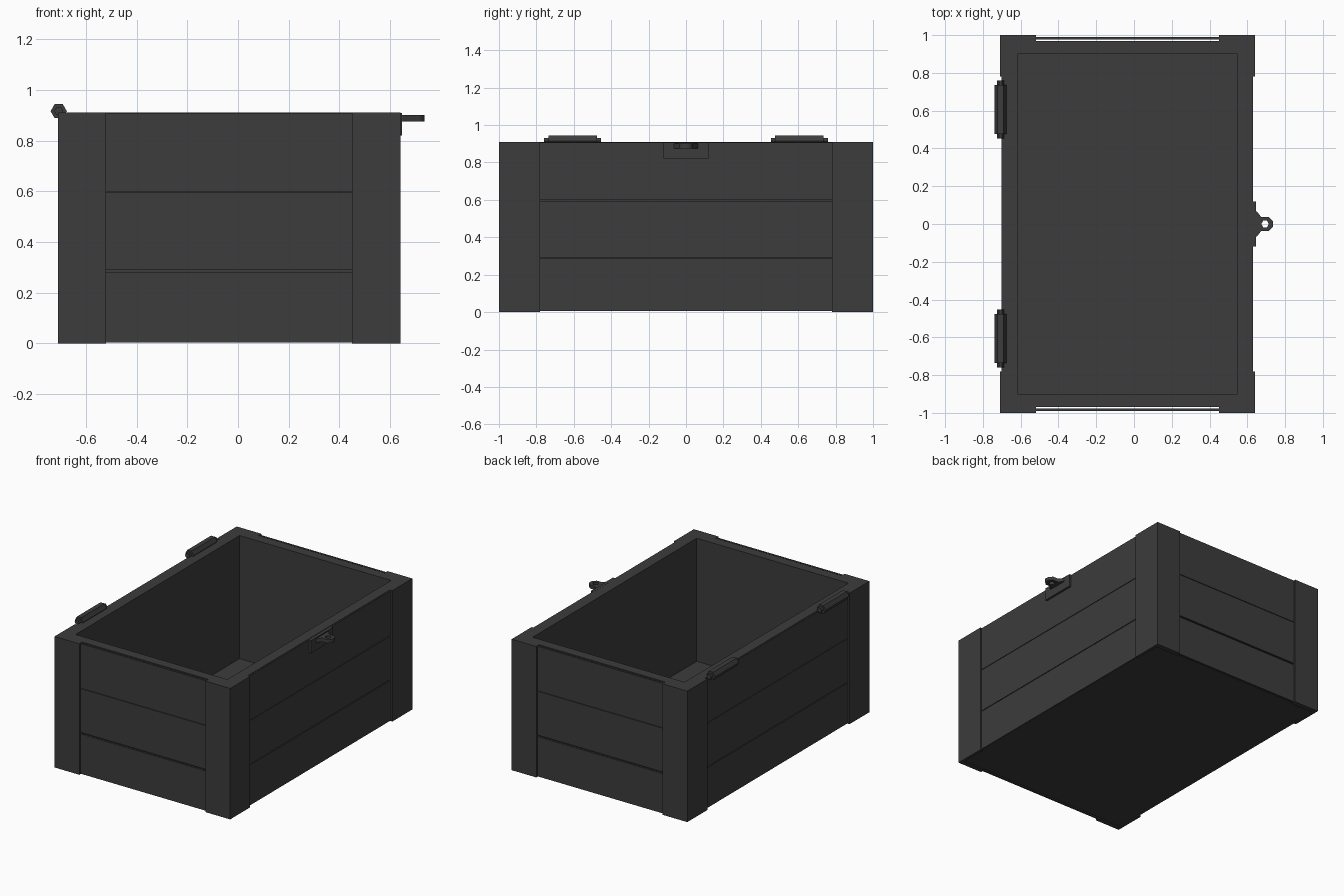
import bpy, bmesh, math
from mathutils import Matrix, Vector

if "Cube" in bpy.data.objects:
    bpy.data.objects.remove(bpy.data.objects["Cube"])

CX, HX, H = -0.035, 0.675, 0.91   # box centre x, half width, height

mat = bpy.data.materials.new("dark_grey")
mat.diffuse_color = (0.045, 0.045, 0.045, 1)
mat.use_nodes = True
mat.node_tree.nodes["Principled BSDF"].inputs["Base Color"].default_value = mat.diffuse_color


def finish(name, bm):
    bmesh.ops.recalc_face_normals(bm, faces=bm.faces)
    me = bpy.data.meshes.new(name)
    bm.to_mesh(me)
    bm.free()
    me.materials.append(mat)
    ob = bpy.data.objects.new(name, me)
    bpy.context.collection.objects.link(ob)
    return ob


def add_box(bm, lo, hi):
    lo, hi = Vector(lo), Vector(hi)
    m = Matrix.Translation((lo + hi) / 2) @ Matrix.Diagonal((*(hi - lo), 1))
    return bmesh.ops.create_cube(bm, size=1, matrix=m)


def box(name, lo, hi):
    bm = bmesh.new()
    add_box(bm, lo, hi)
    return finish(name, bm)


def prism(name, pts, z0, z1):
    bm = bmesh.new()
    f = bm.faces.new([bm.verts.new((x, y, z0)) for x, y in pts])
    r = bmesh.ops.extrude_face_region(bm, geom=[f])
    for v in r["geom"]:
        if isinstance(v, bmesh.types.BMVert):
            v.co.z = z1
    return finish(name, bm)


# Open inner tub: solid walls around a deep cavity
bm = bmesh.new()
add_box(bm, (CX - 0.657, -0.968, 0.006), (CX + 0.657, 0.968, H))
bm.faces.ensure_lookup_table()
top = max(bm.faces, key=lambda f: f.calc_center_median().z)
rim = list(top.verts)
bmesh.ops.inset_region(bm, faces=[top], thickness=0.05)
for v in top.verts:
    v.co.x = CX + math.copysign(0.583, v.co.x - CX)
    v.co.y = math.copysign(0.90, v.co.y)
r = bmesh.ops.extrude_discrete_faces(bm, faces=[top])
for v in r["faces"][0].verts:
    v.co.z = 0.055
finish("tub", bm)

# L-shaped corner posts
for sx in (-1, 1):
    for sy in (-1, 1):
        pts = [(HX, 1), (0.485, 1), (0.485, 0.965), (0.654, 0.965), (0.654, 0.78), (HX, 0.78)]
        prism("corner_post", [(CX + sx * x, sy * y) for x, y in pts], 0, H)

# Three planks on every side, set back from the posts
for s in (-1, 1):
    for z0, z1 in ((0.004, 0.28), (0.291, 0.595), (0.599, 0.907)):
        y = sorted((s * 0.976, s * 0.989))
        box("end_plank", (CX - 0.49, y[0], z0), (CX + 0.49, y[1], z1))
    for z0, z1 in ((0.007, 0.287), (0.292, 0.595), (0.599, 0.907)):
        x = sorted((CX + s * 0.655, CX + s * 0.666))
        box("side_plank", (x[0], -0.79, z0), (x[1], 0.79, z1))

# Hexagonal hinge barrels with thinner pins
for s in (-1, 1):
    for name, rad, length in (("hinge_barrel", 0.032, 0.26), ("hinge_pin", 0.018, 0.305)):
        bm = bmesh.new()
        m = Matrix.Translation((-0.707, s * 0.606, 0.916)) @ Matrix.Rotation(math.pi / 2, 4, 'X')
        bmesh.ops.create_cone(bm, cap_ends=True, segments=6, radius1=rad, radius2=rad,
                              depth=length, matrix=m)
        # turn the hexagon so its corners point sideways
        if abs(max(v.co.x for v in bm.verts) + 0.707 - rad) > 1e-4:
            bmesh.ops.rotate(bm, verts=bm.verts, cent=(-0.707, 0, 0.916),
                             matrix=Matrix.Rotation(math.pi / 6, 3, 'Y'))
        finish(name, bm)

# Latch plate
box("latch_plate", (0.625, -0.12, 0.82), (0.646, 0.12, 0.908))

# Latch eye: flared tab with a hexagonal hole
half = [(0.64, 0.065), (0.652, 0.065), (0.672, 0.038), (0.712, 0.038), (0.735, 0.016)]
outer = half + [(x, -y) for x, y in reversed(half)]
hole = [(0.694 + 0.02 * math.cos(a * math.pi / 3), 0.02 * math.sin(a * math.pi / 3)) for a in range(6)]
cu = bpy.data.curves.new("latch_eye", 'CURVE')
cu.dimensions = '2D'
cu.fill_mode = 'BOTH'
cu.extrude = 0.0125
for pts in (outer, hole):
    sp = cu.splines.new('POLY')
    sp.points.add(len(pts) - 1)
    for p, (x, y) in zip(sp.points, pts):
        p.co = (x, y, 0, 1)
    sp.use_cyclic_u = True
cu.materials.append(mat)
eye = bpy.data.objects.new("latch_eye", cu)
eye.location.z = 0.888
bpy.context.collection.objects.link(eye)
bpy.context.view_layer.objects.active = eye
eye.select_set(True)
bpy.ops.object.convert(target='MESH')
